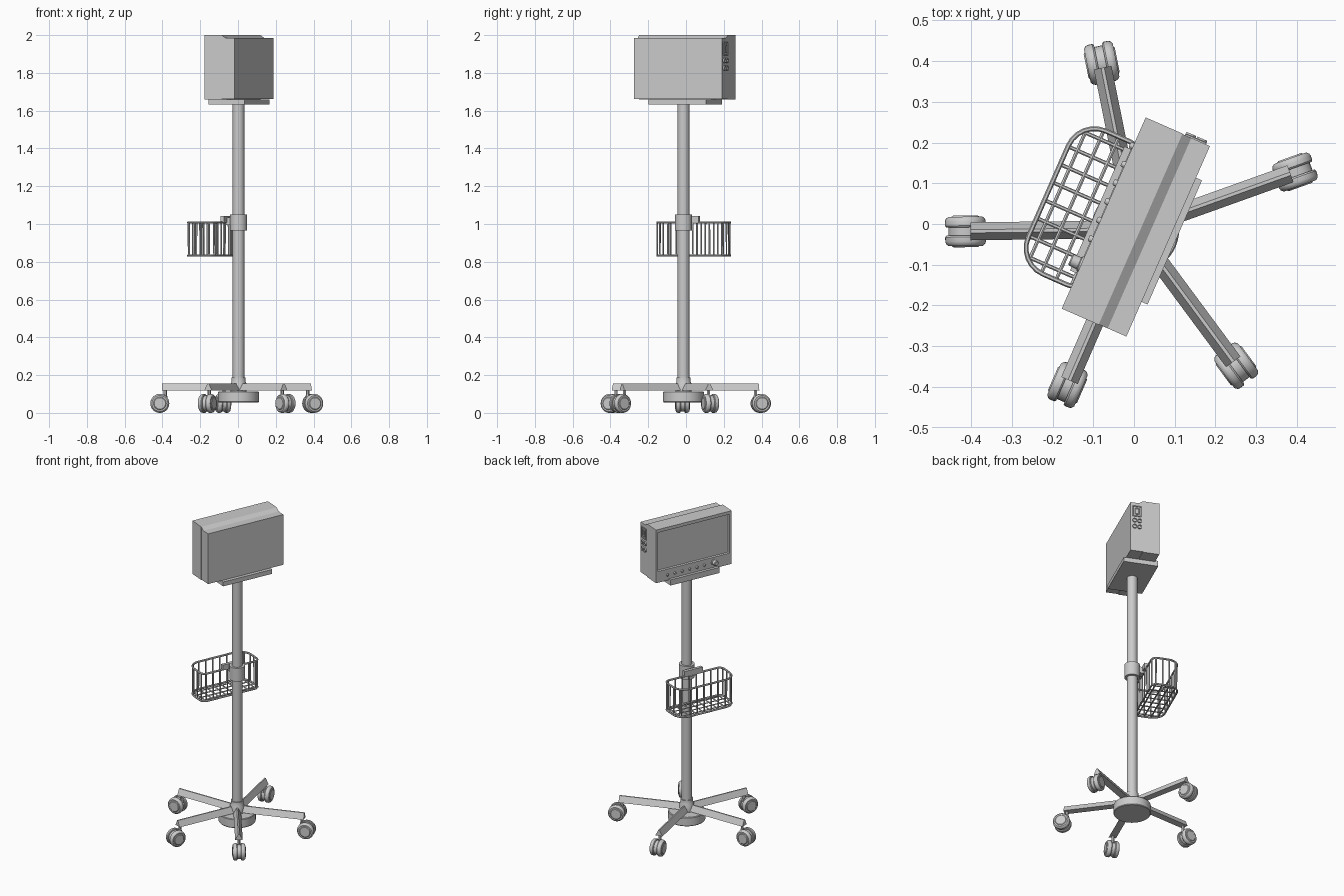
import bpy, bmesh
from math import radians, pi, sqrt, cos, sin
from mathutils import Matrix, Vector

if "Cube" in bpy.data.objects:
    bpy.data.objects.remove(bpy.data.objects["Cube"])

T, R = Matrix.Translation, Matrix.Rotation
BASE = T((0.003, -0.013, 0))
HEAD = BASE @ R(radians(66.3), 4, 'Z')   # local x along screen width, local y out of the screen
ALONG_X, ALONG_Y = R(pi / 2, 4, 'Y'), R(-pi / 2, 4, 'X')


def finish(ob, smooth=True):
    bpy.context.scene.collection.objects.link(ob)
    bpy.ops.object.select_all(action='DESELECT')
    ob.select_set(True)
    bpy.context.view_layer.objects.active = ob
    if ob.type == 'CURVE':
        bpy.ops.object.convert(target='MESH')
    if smooth:
        bpy.ops.object.shade_smooth_by_angle(angle=radians(35))
    return ob


def from_bm(name, bm, M, smooth=True):
    bmesh.ops.recalc_face_normals(bm, faces=bm.faces)
    bm.transform(M)
    me = bpy.data.meshes.new(name)
    bm.to_mesh(me)
    bm.free()
    return finish(bpy.data.objects.new(name, me), smooth)


def box(name, lo, hi, M):
    bm = bmesh.new()
    lo, hi = Vector(lo), Vector(hi)
    bmesh.ops.create_cube(bm, size=1, matrix=T((lo + hi) / 2) @ Matrix.Diagonal((*(hi - lo), 1)))
    return from_bm(name, bm, M, False)


def prism(name, profile, x0, x1, M):
    """Extrude a (y, z) profile along local x."""
    bm = bmesh.new()
    a = [bm.verts.new((x0, y, z)) for y, z in profile]
    b = [bm.verts.new((x1, y, z)) for y, z in profile]
    bm.faces.new(a)
    bm.faces.new(b)
    n = len(a)
    for i in range(n):
        bm.faces.new((a[i], a[(i + 1) % n], b[(i + 1) % n], b[i]))
    return from_bm(name, bm, M, False)


def lathe(name, profile, M, seg=32):
    """Spin an (r, z) profile about local z, capping both ends."""
    bm = bmesh.new()
    rings = [[bm.verts.new((r * cos(2 * pi * i / seg), r * sin(2 * pi * i / seg), z))
              for i in range(seg)] for r, z in profile]
    for p, q in zip(rings, rings[1:]):
        for i in range(seg):
            j = (i + 1) % seg
            bm.faces.new((p[i], p[j], q[j], q[i]))
    bm.faces.new(rings[0])
    bm.faces.new(rings[-1])
    return from_bm(name, bm, M)


def wires(name, paths, radius, M):
    """One object from several (points, closed) wire paths."""
    cu = bpy.data.curves.new(name, 'CURVE')
    cu.dimensions = '3D'
    cu.bevel_depth, cu.bevel_resolution, cu.use_fill_caps = radius, 1, True
    for pts, closed in paths:
        s = cu.splines.new('POLY')
        s.points.add(len(pts) - 1)
        for p, co in zip(s.points, pts):
            p.co = (*(M @ Vector(co)), 1)
        s.use_cyclic_u = closed
    return finish(bpy.data.objects.new(name, cu))


# pole, hub and collars
lathe("pole", [(0.031, 0.1), (0.031, 1.635)], BASE)
lathe("hub_disc", [(0.105, 0.056), (0.108, 0.06), (0.108, 0.11), (0.105, 0.114)], BASE, 48)
lathe("hub_collar", [(0.042, 0.114), (0.042, 0.155), (0.037, 0.165), (0.037, 0.188)], BASE)
lathe("clamp_collar", [(0.045, 0.965), (0.045, 1.05)], BASE)

# five legs with twin-wheel casters
WHEEL = [(0.03, 0.029), (0.034, 0.026), (0.042, 0.026), (0.048, 0.021), (0.05, 0.015),
         (0.05, 0.004), (0.047, 0.0)]
for k, ang in enumerate((180.7, 101.4, 19.7, -53.5, -113.5), 1):
    L = BASE @ R(radians(ang), 4, 'Z')
    prism(f"leg_{k}", [(-0.022, 0.119), (0.022, 0.119), (0.004, 0.156), (-0.004, 0.156)], 0.03, 0.405, L)
    C = L @ T((0.417, 0, 0.05))
    for side, s in (("left", 1), ("right", -1)):
        lathe(f"caster_{k}_wheel_{side}", WHEEL, C @ R(-s * pi / 2, 4, 'X') @ T((0, 0, 0.010)))
    lathe(f"caster_{k}_body", [(0.042, -0.012), (0.042, 0.012)], C @ ALONG_Y, 24)
    wires(f"caster_{k}_stem", [([(-0.028, 0, 0.075), (-0.028, 0, 0.05), (-0.034, 0, 0.02)], False)], 0.009, C)

# monitor mount
box("mount_plate", (-0.157, -0.102, 1.632), (0.176, 0.09, 1.66), HEAD)
box("mount_lip", (-0.157, 0.088, 1.632), (0.176, 0.106, 1.668), HEAD)

# monitor: rear housing steps down behind the front half
U0, U1 = -0.251, 0.262
prism("monitor_rear_housing", [(-0.012, 1.663), (-0.012, 2.0), (-0.036, 1.984), (-0.086, 1.984),
                               (-0.086, 1.663)], U0 + 0.001, U1 - 0.001, HEAD)

# monitor front half with recessed screen
bm = bmesh.new()
bmesh.ops.create_cube(bm, size=1, matrix=T(((U0 + U1) / 2, 0.0375, 1.83)) @ Matrix.Diagonal((U1 - U0, 0.099, 0.34, 1)))
bm.normal_update()
face = max(bm.faces, key=lambda f: f.normal.y)
bmesh.ops.inset_region(bm, faces=[face], thickness=0.02)
for v in face.verts:
    v.co.z = 1.732 if v.co.z < 1.83 else 1.98
bmesh.ops.inset_region(bm, faces=[face], thickness=0.006, depth=-0.008)
from_bm("monitor_front_housing", bm, HEAD, False)

# controls under the screen
for i in range(6):
    lathe(f"button_{i + 1}", [(0.008, 0), (0.008, 0.008), (0.006, 0.011)],
          HEAD @ T((0.185 - 0.05 * i, 0.085, 1.696)) @ ALONG_Y, 16)
lathe("control_dial", [(0.02, 0), (0.02, 0.006), (0.016, 0.008), (0.015, 0.028), (0.012, 0.031)],
      HEAD @ T((-0.132, 0.085, 1.7)) @ ALONG_Y, 24)

# side connectors
def rect(y0, y1, z0, z1):
    return [(U1, y0, z0), (U1, y1, z0), (U1, y1, z1), (U1, y0, z1)], True

wires("port_frames", [rect(-0.072, -0.022, 1.895, 1.96), rect(-0.058, -0.036, 1.91, 1.945)], 0.004, HEAD)
for i, (y, z) in enumerate(((-0.062, 1.865), (-0.032, 1.865), (-0.062, 1.825), (-0.032, 1.825)), 1):
    lathe(f"socket_{i}", [(0.013, -0.002), (0.013, 0.008), (0.008, 0.008), (0.008, 0.001)],
          HEAD @ T((U1, y, z)) @ ALONG_X, 20)

# wire basket: rounded outline, larger corners away from the pole
HW, N0, N1, RF, RB = 0.192, 0.068, 0.233, 0.07, 0.03
ZB, ZT = 0.833, 1.008


def corner(cx, cy, r, a0):
    return [(cx + r * cos(radians(a0 + t * 15)), cy + r * sin(radians(a0 + t * 15))) for t in range(7)]


outline = (corner(HW - RF, N1 - RF, RF, 0) + corner(RF - HW, N1 - RF, RF, 90)
           + corner(RB - HW, N0 + RB, RB, 180) + corner(HW - RB, N0 + RB, RB, 270))


def cut(d, r):
    """How far a rounded corner pulls in at distance d from the straight edge."""
    return r - sqrt(r * r - (r - d) ** 2) if d < r else 0


wires("basket_rims", [([(x, y, z) for x, y in outline], True) for z in (ZT, ZB)], 0.006, HEAD)
bars = []
for i in range(8):
    u = -0.168 + 0.048 * i
    a, b = N0 + cut(HW - abs(u), RB), N1 - cut(HW - abs(u), RF)
    bars.append(([(u, a, ZT), (u, a, ZB), (u, b, ZB), (u, b, ZT)], False))
for i in range(4):
    n = 0.088 + 0.04 * i
    h = HW - max(cut(N1 - n, RF), cut(n - N0, RB))
    bars.append(([(-h, n, ZT), (-h, n, ZB), (h, n, ZB), (h, n, ZT)], False))
wires("basket_bars", bars, 0.0048, HEAD)

# basket bracket
box("bracket_arm", (-0.022, 0.03, 0.995), (0.022, 0.066, 1.035), HEAD)
box("bracket_bar", (-0.062, 0.056, 1.008), (0.062, 0.076, 1.042), HEAD)
